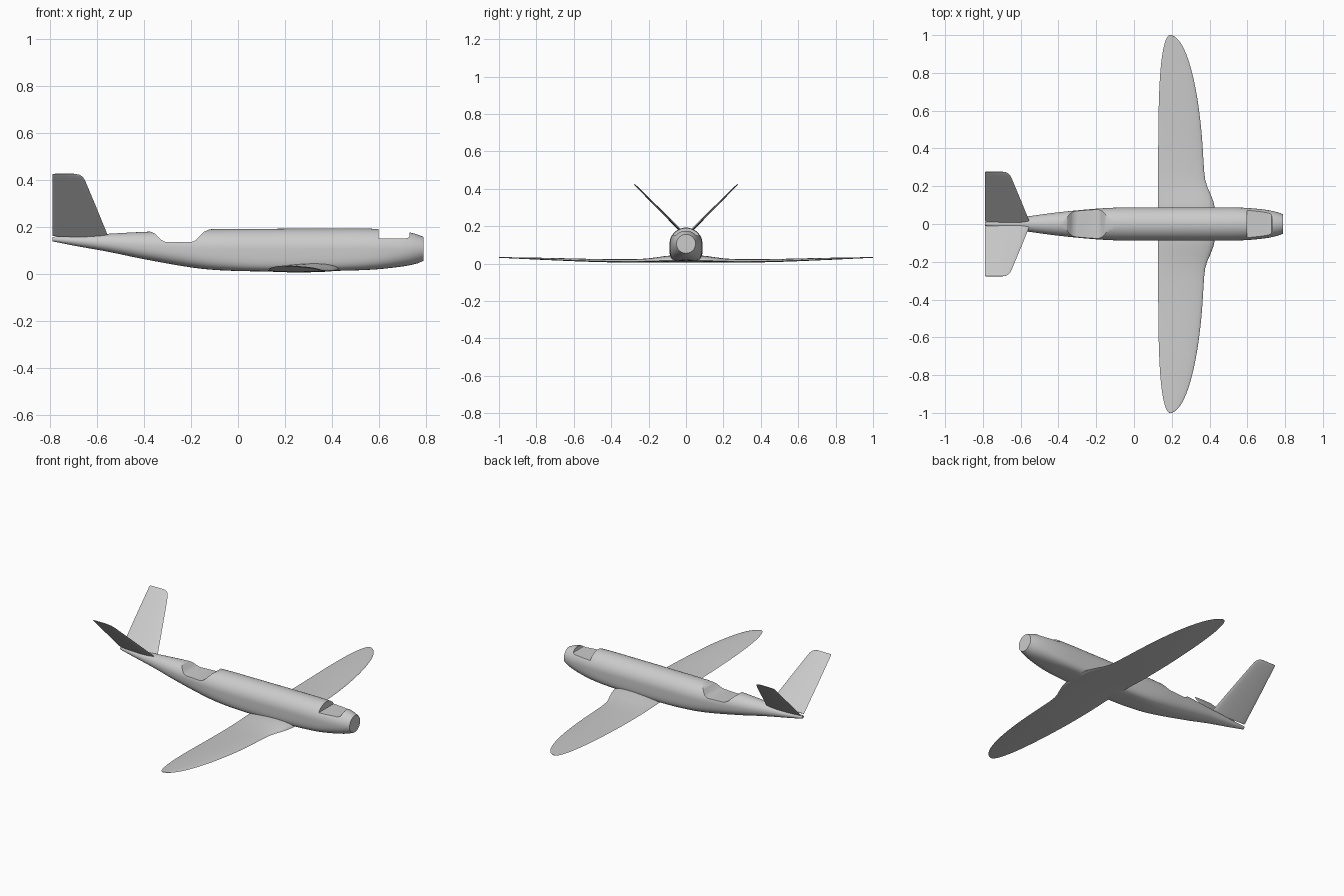
import bpy, bmesh
from math import sin, cos, pi, copysign, radians
from mathutils import Vector

cube = bpy.data.objects.get("Cube")
if cube:
    bpy.data.objects.remove(cube)

grey = bpy.data.materials.new("plain_grey")
grey.use_nodes = True
COLOUR = (0.6, 0.6, 0.6, 1)
grey.diffuse_color = COLOUR
grey.node_tree.nodes["Principled BSDF"].inputs["Base Color"].default_value = COLOUR


def curve_at(stations, x):
    """Smooth interpolation of a station table (first column is position)."""
    last = len(stations) - 1
    i = 0
    while i < last - 1 and x > stations[i + 1][0]:
        i += 1
    a, b = stations[i], stations[i + 1]
    p, q = stations[max(i - 1, 0)], stations[min(i + 2, last)]
    h = b[0] - a[0]
    t = (x - a[0]) / h
    out = []
    for k in range(1, len(a)):
        ma = (b[k] - p[k]) / (b[0] - p[0]) * h
        mb = (q[k] - a[k]) / (q[0] - a[0]) * h
        d = b[k] - a[k]
        out.append(a[k] + t * ma + t * t * (3 * d - 2 * ma - mb) + t**3 * (ma + mb - 2 * d))
    return out


def loft(name, rings):
    """Skin closed rings and cap both ends."""
    bm = bmesh.new()
    rows = [[bm.verts.new(p) for p in ring] for ring in rings]
    n = len(rows[0])
    for a, b in zip(rows, rows[1:]):
        for i in range(n):
            bm.faces.new((a[i], a[(i + 1) % n], b[(i + 1) % n], b[i]))
    bm.faces.new(rows[0])
    bm.faces.new(rows[-1])
    bmesh.ops.recalc_face_normals(bm, faces=bm.faces)
    mesh = bpy.data.meshes.new(name)
    bm.to_mesh(mesh)
    bm.free()
    ob = bpy.data.objects.new(name, mesh)
    bpy.context.collection.objects.link(ob)
    mesh.materials.append(grey)
    return ob


def select(ob):
    bpy.ops.object.select_all(action="DESELECT")
    ob.select_set(True)
    bpy.context.view_layer.objects.active = ob


def smooth(ob, angle=35):
    select(ob)
    bpy.ops.object.shade_smooth_by_angle(angle=radians(angle))


def cut(ob, profile):
    """Remove a side profile (x, z) from the body across its full width."""
    cutter = loft("cutter", [[(x, y, z) for x, z in profile] for y in (-0.3, 0.3)])
    mod = ob.modifiers.new("cut", "BOOLEAN")
    mod.operation, mod.solver, mod.object = "DIFFERENCE", "EXACT", cutter
    select(ob)
    bpy.ops.object.modifier_apply(modifier=mod.name)
    bpy.data.objects.remove(cutter)


# Fuselage: x, bottom, widest height, top, half width, lower squareness
BODY = [
    (-0.79, 0.138, 0.147, 0.157, 0.010, 2),
    (-0.70, 0.120, 0.140, 0.160, 0.022, 2),
    (-0.55, 0.093, 0.130, 0.170, 0.042, 2.2),
    (-0.40, 0.062, 0.120, 0.178, 0.062, 2.5),
    (-0.20, 0.027, 0.110, 0.186, 0.081, 3),
    (-0.08, 0.015, 0.106, 0.190, 0.087, 3.6),
    (0.10, 0.010, 0.105, 0.191, 0.088, 4.5),
    (0.40, 0.012, 0.105, 0.192, 0.088, 4.5),
    (0.58, 0.018, 0.105, 0.191, 0.086, 3.5),
    (0.70, 0.031, 0.105, 0.181, 0.075, 2.5),
    (0.76, 0.043, 0.105, 0.168, 0.062, 2.1),
    (0.79, 0.055, 0.105, 0.156, 0.051, 2),
]


def body_ring(x, sides=48):
    low, mid, top, half, square = curve_at(BODY, x)
    ring = []
    for i in range(sides):
        a = 2 * pi * i / sides
        c, s = cos(a), sin(a)
        e = 2 / (2 if s >= 0 else square)
        reach = top - mid if s >= 0 else mid - low
        ring.append((x, copysign(abs(c) ** e * half, c), mid + copysign(abs(s) ** e * reach, s)))
    return ring


STEPS = 60
fuselage = loft("fuselage", [body_ring(-0.79 + 1.58 * i / STEPS) for i in range(STEPS + 1)])
# Cockpit opening with sloped ends, then nose recess
cut(fuselage, [(-0.39, 0.25), (-0.375, 0.18), (-0.355, 0.172), (-0.325, 0.143), (-0.305, 0.134),
               (-0.20, 0.134), (-0.18, 0.142), (-0.145, 0.178), (-0.12, 0.189), (-0.11, 0.25)])
cut(fuselage, [(0.597, 0.25), (0.597, 0.15), (0.715, 0.15), (0.727, 0.154), (0.73, 0.163), (0.73, 0.25)])
smooth(fuselage)

# Wing: elliptical plan, flat underside, thicker faired root
# distance out, underside height, thickness, extra leading edge
WING = [
    (0.0, 0.006, 0.038, 0.052), (0.09, 0.006, 0.038, 0.052), (0.15, 0.006, 0.029, 0.034),
    (0.22, 0.006, 0.021, 0.007), (0.30, 0.006, 0.018, 0), (0.47, 0.008, 0.017, 0),
    (0.75, 0.019, 0.012, 0), (1.0, 0.031, 0.004, 0),
]


def wing_ring(y, points=14):
    r = abs(y)
    low, thick, extra = curve_at(WING, r)
    front = 0.19 + 0.186 * max(1 - r**2.3, 0.0005) ** 0.5 + extra
    back = 0.19 - 0.062 * max(1 - r**5, 0.0005) ** 0.5
    ring = []
    for i in range(2 * points):
        a = pi * i / points
        u = (1 + cos(a)) / 2
        # Rounded nose, thin trailing edge
        h = 0.3 + 0.7 * max(sin(a), 0) * (0.45 + 0.55 * u) * 1.25 if sin(a) >= 0 else 0.3 * (1 + sin(a))
        ring.append((back + (front - back) * u, y, low + thick * h))
    return ring


wing = loft("wing", [wing_ring(sin(pi / 2 * i / 40)) for i in range(-40, 41)])
smooth(wing, 50)

# V tail: distance along fin, leading edge, trailing edge, half thickness
FIN = [(0.0, -0.553, -0.788, 0.009), (0.18, -0.605, -0.79, 0.007), (0.315, -0.645, -0.79, 0.005),
       (0.345, -0.655, -0.79, 0.0045), (0.36, -0.665, -0.79, 0.004), (0.368, -0.675, -0.79, 0.003),
       (0.373, -0.695, -0.787, 0.002)]


def fin_ring(station, side, points=10):
    d, front, back, half = station
    along = Vector((0, side, 1)).normalized()
    across = Vector((0, side, -1)).normalized()
    ring = []
    for i in range(2 * points):
        a = pi * i / points
        u = (1 + cos(a)) / 2
        base = Vector((back + (front - back) * u, side * 0.013, 0.161))
        ring.append(base + along * d + across * half * sin(a) * (0.5 + 0.5 * u))
    return ring


for label, side in (("left", 1), ("right", -1)):
    fin = loft(f"{label}_tail_fin", [fin_ring(s, side) for s in FIN])
    smooth(fin, 50)
